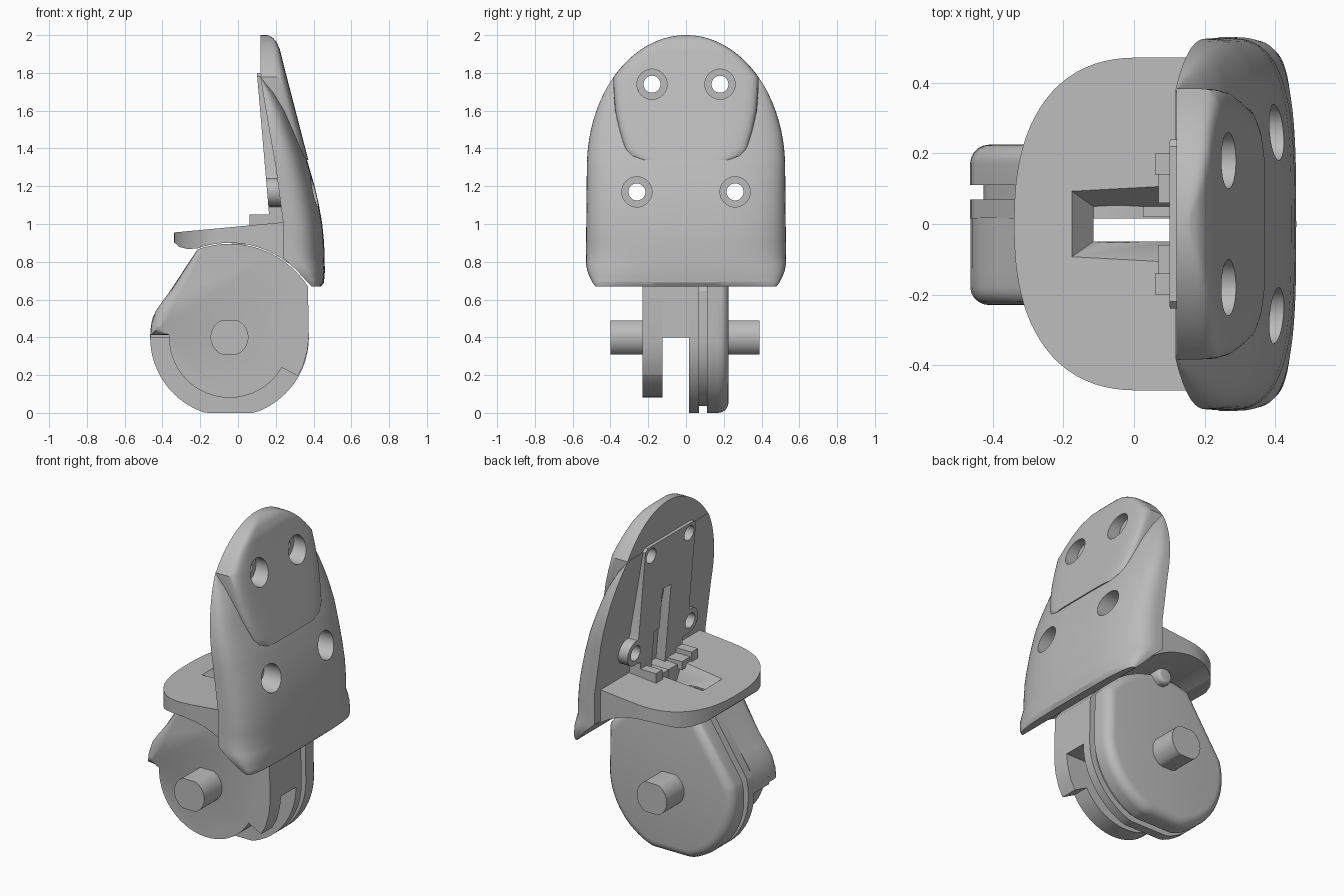
import bpy, bmesh
from math import sin, cos, pi, radians, sqrt

if "Cube" in bpy.data.objects:
    bpy.data.objects.remove(bpy.data.objects["Cube"], do_unlink=True)

grey = bpy.data.materials.new("plain grey")
grey.use_nodes = True
grey.diffuse_color = (0.5, 0.5, 0.5, 1)
for node in grey.node_tree.nodes:
    if node.type == 'BSDF_PRINCIPLED':
        node.inputs["Base Color"].default_value = (0.5, 0.5, 0.5, 1)

CX, CZ = -0.045, 0.4      # axle centre


def finish(name, bm):
    bmesh.ops.recalc_face_normals(bm, faces=bm.faces)
    mesh = bpy.data.meshes.new(name)
    bm.to_mesh(mesh)
    bm.free()
    mesh.materials.append(grey)
    ob = bpy.data.objects.new(name, mesh)
    bpy.context.collection.objects.link(ob)
    return ob


def prism(name, pts, lo, hi, axis, round_if=None, radius=0.05, move=None):
    """Extrude a flat outline along an axis; optionally round rim edges or move vertices."""
    place = {'x': lambda u, v, t: (t, u, v),
             'y': lambda u, v, t: (u, t, v),
             'z': lambda u, v, t: (u, v, t)}[axis]
    bm = bmesh.new()
    a, b = [[bm.verts.new(place(u, v, t)) for u, v in pts] for t in (lo, hi)]
    bm.faces.new(a)
    bm.faces.new(b)
    n = len(pts)
    for i in range(n):
        j = (i + 1) % n
        bm.faces.new((a[i], a[j], b[j], b[i]))
    if move:
        for v in bm.verts:
            v.co = move(v.co.copy())
    bmesh.ops.recalc_face_normals(bm, faces=bm.faces)
    if round_if:
        rim = [e for e in bm.edges if all(round_if(v.co) for v in e.verts)]
        bmesh.ops.bevel(bm, geom=rim, offset=radius, segments=5, profile=0.5,
                        affect='EDGES', clamp_overlap=False)
    return finish(name, bm)


def box(name, x0, x1, y0, y1, z0, z1):
    return prism(name, [(x0, y0), (x1, y0), (x1, y1), (x0, y1)], z0, z1, 'z')


def arc(r, a0, a1, n=24, cx=CX, cz=CZ):
    return [(cx + r * cos(radians(a0 + (a1 - a0) * i / n)),
             cz + r * sin(radians(a0 + (a1 - a0) * i / n))) for i in range(n + 1)]


def combine(ob, tool, op='DIFFERENCE'):
    mod = ob.modifiers.new("cut", 'BOOLEAN')
    mod.operation, mod.object, mod.solver = op, tool, 'EXACT'
    bpy.context.view_layer.objects.active = ob
    bpy.ops.object.modifier_apply(modifier=mod.name)


def lookup(table, z):
    for (z0, v0), (z1, v1) in zip(table, table[1:]):
        if z <= z1:
            return v0 + (v1 - v0) * max(0, z - z0) / (z1 - z0)
    return table[-1][1]


def loft(name, zs, back, front, width, power, n=40):
    """Stack of flat-backed sections with a rounded front."""
    bm = bmesh.new()
    rows = []
    for z in zs:
        xb, xf, w = lookup(back, z), lookup(front, z), width(z)
        row = []
        for i in range(n + 1):
            t = pi * i / n
            c, s = cos(t), max(0.0, sin(t))
            y = w * abs(c) ** (2 / power) * (1 if c > 0 else -1)
            row.append(bm.verts.new((xb + (xf - xb) * s ** (2 / power), y, z)))
        rows.append(row)
    for r0, r1 in zip(rows, rows[1:]):
        for i in range(n + 1):
            j = (i + 1) % (n + 1)
            bm.faces.new((r0[i], r0[j], r1[j], r1[i]))
    bm.faces.new(rows[0])
    bm.faces.new(rows[-1])
    return finish(name, bm)


# Mounting plate: wrapped lower shell and flat upper panel
def arch(z):
    if z > 1.3:
        return max(0.02, 0.525 * sqrt(max(0, 1 - ((z - 1.3) / 0.7) ** 2)))
    return lookup([(0.67, 0.48), (0.69, 0.495), (0.74, 0.52), (0.79, 0.53), (1.3, 0.525)], z)


shell_back = [(0.67, 0.39), (0.7, 0.36), (0.75, 0.315), (0.82, 0.24), (1.0, 0.24),
              (1.3, 0.2), (1.5, 0.165), (1.78, 0.118)]
shell_front = [(0.67, 0.44), (0.69, 0.455), (0.75, 0.46), (0.9, 0.456), (1.0, 0.446),
               (1.1, 0.429), (1.2, 0.406), (1.34, 0.365), (1.6, 0.265), (1.7, 0.205), (1.78, 0.125)]
shell_zs = sorted({z for z, _ in shell_back + shell_front} | {0.72, 0.79, 1.25, 1.4, 1.45, 1.55, 1.65, 1.74})
plate_shell = loft("plate_shell", shell_zs, shell_back, shell_front, arch, 3.2)

panel_width = [(1.34, 0.25), (1.36, 0.3), (1.4, 0.33), (1.5, 0.355), (1.6, 0.375), (1.78, 0.39), (1.8, 1)]
plate_panel = loft("plate_panel",
                   [1.34, 1.36, 1.4, 1.5, 1.6, 1.7] + [1.3 + 0.7 * sin(radians(a)) for a in range(43, 91, 3)],
                   [(1.34, 0.25), (1.6, 0.18), (1.78, 0.12), (2, 0.12)],
                   [(1.34, 0.372), (1.85, 0.24), (1.93, 0.22), (1.97, 0.2), (1.99, 0.18), (2, 0.155)],
                   lambda z: min(arch(z), lookup(panel_width, z)), 7)


# Raised pad on the back, with ears around the lower screws
def tilt(co):
    co.x += 0.1 + (1.8 - co.z) * 0.086
    return co


ear = arc(0.075, -100, 100, 14, 0.26, 1.17)
half = [(0.2, 1.0), (0.2, 1.09)] + ear + [(0.24, 1.26), (0.24, 1.78), (0.22, 1.8)]
back_pad = prism("back_pad", half + [(-y, z) for y, z in reversed(half)], 0, 0.1, 'x', move=tilt)
for y0, y1, top in ((-0.04, 0.04, 1.48), (0.03, 0.09, 1.24)):
    tool = prism("pad_slot_cutter", [(y0, 0.9), (y1, 0.9), (y1, top), (y0, top)],
                 -0.05, 0.06, 'x', move=tilt)
    combine(back_pad, tool)
    bpy.data.objects.remove(tool)

# Counterbored screw holes
for y, z, seat in ((0.18, 1.74, 0.19), (0.26, 1.17, 0.3)):
    for side in (-1, 1):
        for r, start in ((0.045, -0.1), (0.08, seat)):
            tool = prism("screw_cutter", arc(r, 0, 348.75, 31, side * y, z), start, 0.7, 'x')
            for part in (plate_shell, plate_panel, back_pad):
                combine(part, tool)
            bpy.data.objects.remove(tool)

# Shelf: curved underside, rounded plan, tapered pocket
under = [p for p in arc(0.5, 54, 110)]
shelf = prism("shelf", [(0.27, 1.012), (0.27, 0.79)] + under +
              [(-0.27, 0.868), (-0.31, 0.878), (-0.34, 0.905), (-0.34, 0.955)], -0.5, 0.5, 'y')
plan = [(0.3, -0.472)]
for i in range(41):
    t = -pi / 2 + pi * i / 40
    c, s = max(0, cos(t)), sin(t)
    plan.append((0.02 - 0.36 * c ** 0.833, 0.472 * abs(s) ** 0.833 * (1 if s > 0 else -1)))
plan.append((0.3, 0.472))
tool = prism("plan_cutter", plan, 0.5, 1.5, 'z')
combine(shelf, tool, 'INTERSECT')
bpy.data.objects.remove(tool)


def taper(co):
    if co.z < 0.95:
        co.y *= 0.45
        co.x = max(co.x, -0.115)
    return co


pocket = prism("pocket_cutter", [(-0.2, -0.11), (0.1, -0.11), (0.1, 0.11), (-0.2, 0.11)],
               0.895, 1.0, 'z', move=taper)
slot = box("slot_cutter", -0.115, 0.1, -0.05, 0.02, 0.2, 1.1)
combine(shelf, pocket)
combine(shelf, slot)
bpy.data.objects.remove(pocket)

# Small stops on the shelf
for side, label in ((1, "left"), (-1, "right")):
    box("stop_block_" + label, 0.06, 0.24, *sorted((side * 0.14, side * 0.2)), 0.97, 1.05)
    box("stop_step_" + label, 0.07, 0.24, *sorted((side * 0.06, side * 0.14)), 0.97, 1.02)

# Wheel housing: front cheek, bridge, rear cheek with groove
crown = arc(0.495, 110, 33)
flank = [(-0.458, 0.47), (-0.435, 0.54), (-0.39, 0.605), (-0.35, 0.655)]
front_cheek = prism("front_cheek",
                    crown + [(0.375, 0.4), (0.367, 0.33), (0.345, 0.25), (0.315, 0.195)] +
                    arc(0.32, -30, -180) + [(-0.365, 0.412), (-0.464, 0.412)] + flank,
                    -0.23, -0.125, 'y',
                    round_if=lambda c: c.y < -0.2 and c.z > 0.41 and c.x < -0.2)
bridge = prism("bridge", crown + [(0.375, 0.4), (-0.464, 0.4)] + flank, -0.13, 0.018, 'y')
combine(bridge, slot)
bpy.data.objects.remove(slot)

round_side = [(x, max(0, z)) for x, z in arc(0.42, 0, -195, 48)]
drop = crown + round_side
core = [(CX + (x - CX) * 0.91, CZ + (z - CZ) * 0.91) for x, z in drop]
prism("rear_cheek_inner", drop, 0.016, 0.07, 'y')
prism("rear_cheek_groove", core, 0.06, 0.12, 'y')
prism("rear_cheek_outer", drop, 0.11, 0.225, 'y', round_if=lambda c: c.y > 0.2, radius=0.055)

# Flattened axle ends and the catch under the shelf
axle = [(x, min(max(z, CZ - 0.09), CZ + 0.09)) for x, z in arc(0.1, 0, 352.5, 47)]
prism("axle_front", axle, -0.4, -0.15, 'y')
prism("axle_rear", axle, 0.15, 0.39, 'y')
prism("catch", arc(0.05, 0, 345, 23, 0.0, 0.86), 0.15, 0.27, 'y',
      round_if=lambda c: c.y > 0.25, radius=0.02)

# Smooth shading with sharp edges kept
for ob in list(bpy.context.scene.objects):
    if ob.type == 'MESH' and grey.name in ob.data.materials:
        bpy.ops.object.select_all(action='DESELECT')
        ob.select_set(True)
        bpy.context.view_layer.objects.active = ob
        bpy.ops.object.shade_smooth_by_angle(angle=radians(32))
